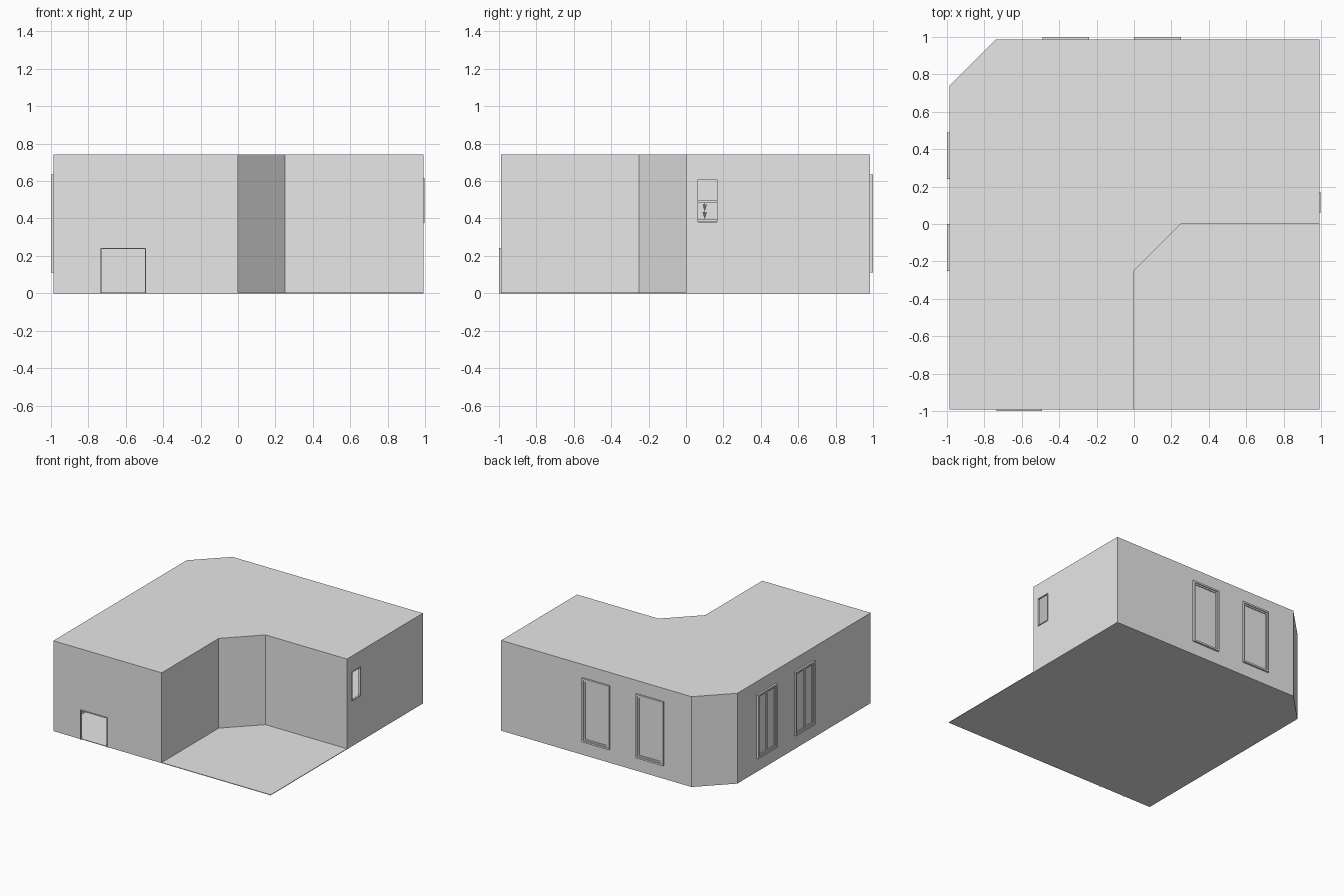
import bpy
import bmesh
from mathutils import Vector, Matrix

cube = bpy.data.objects.get("Cube")
if cube:
    bpy.data.objects.remove(cube, do_unlink=True)

grey = bpy.data.materials.new("plain_grey")
grey.use_nodes = True
grey.diffuse_color = (0.8, 0.8, 0.8, 1)
grey.node_tree.nodes["Principled BSDF"].inputs["Base Color"].default_value = (0.8, 0.8, 0.8, 1)


def finish(name, bm):
    mesh = bpy.data.meshes.new(name)
    bmesh.ops.recalc_face_normals(bm, faces=bm.faces)
    bm.to_mesh(mesh)
    bm.free()
    mesh.materials.append(grey)
    ob = bpy.data.objects.new(name, mesh)
    bpy.context.collection.objects.link(ob)
    return ob


def prism(name, outline, z0, z1):
    bm = bmesh.new()
    face = bm.faces.new([bm.verts.new((x, y, z0)) for x, y in outline])
    top = bmesh.ops.extrude_face_region(bm, geom=[face])["geom"]
    verts = [v for v in top if isinstance(v, bmesh.types.BMVert)]
    bmesh.ops.translate(bm, verts=verts, vec=(0, 0, z1 - z0))
    return finish(name, bm)


def add_box(bm, lo, hi):
    lo, hi = Vector(lo), Vector(hi)
    mat = Matrix.Translation((lo + hi) / 2) @ Matrix.Diagonal((*(hi - lo), 1))
    bmesh.ops.create_cube(bm, size=1, matrix=mat)


def inset(outline, d):
    # mitred inward offset of a counter-clockwise outline
    pts = [Vector(p) for p in outline]
    result = []
    for i, p in enumerate(pts):
        a = (p - pts[i - 1]).normalized()
        b = (pts[(i + 1) % len(pts)] - p).normalized()
        na, nb = Vector((-a.y, a.x)), Vector((-b.y, b.x))
        result.append(p + (na + nb) * d / (1 + na.dot(nb)))
    return result


def cut(ob, cutter):
    mod = ob.modifiers.new("cut", 'BOOLEAN')
    mod.operation = 'DIFFERENCE'
    mod.solver = 'EXACT'
    mod.object = cutter
    bpy.context.view_layer.objects.active = ob
    bpy.ops.object.modifier_apply(modifier=mod.name)
    bpy.data.objects.remove(cutter, do_unlink=True)


def box(name, lo, hi):
    bm = bmesh.new()
    add_box(bm, lo, hi)
    return finish(name, bm)


def frame(name, axis, sign, wall, c0, c1, z0, z1, steps, mullion=False, sill=True):
    # stepped rectangular surround standing proud of a wall
    bm = bmesh.new()

    def bar(a0, a1, b0, b1, out):
        ends = sorted((wall - sign * 0.008, wall + sign * out))
        lo, hi = (a0, ends[0], b0), (a1, ends[1], b1)
        if axis == 'x':
            lo, hi = (ends[0], a0, b0), (ends[1], a1, b1)
        add_box(bm, lo, hi)

    for t, out in steps:
        bar(c0, c0 + t, z0, z1, out)
        bar(c1 - t, c1, z0, z1, out)
        bar(c0 + t, c1 - t, z1 - t, z1, out)
        if sill:
            bar(c0 + t, c1 - t, z0, z0 + t, out)
        c0, c1, z0, z1 = c0 + t, c1 - t, z0 + t, z1 - t
    if mullion:
        mid = (c0 + c1) / 2
        bar(mid - 0.01, mid + 0.01, z0, z1, 0.006)
    return finish(name, bm)


# Outlines: L-shaped house with bevelled corners, and its full plot
L, R, F, B = -0.985, 0.99, -0.99, 0.985
corner = [(R, B), (-0.74, B), (L, 0.74)]
house = [(L, F), (0, F), (0, -0.25), (0.25, 0), (R, 0)] + corner
plot = [(L, F), (R, F)] + corner
inner = inset(house, 0.01)

prism("ground_slab", plot, 0, 0.005)
walls = prism("walls_and_roof", house, 0.004, 0.742)
cut(walls, prism("room_cutter", inner, -0.1, 0.735))

# Doorway and small side window go right through the walls
cut(walls, box("door_cutter", (-0.73, F - 0.1, -0.1), (-0.497, F + 0.1, 0.238)))
cut(walls, box("window_cutter", (R - 0.1, 0.064, 0.381), (R + 0.1, 0.166, 0.609)))
frame("door_frame", 'y', -1, F, -0.735, -0.492, 0, 0.243, [(0.005, 0.009)], sill=False)
frame("side_window_frame", 'x', 1, R, 0.058, 0.172, 0.375, 0.615, [(0.006, 0.006)])

# Upper floor and railing inside
prism("upper_floor", inner, 0.365, 0.373)
bm = bmesh.new()
for z in (0.385, 0.485):
    add_box(bm, (-0.405, 0.02, z), (-0.395, 0.3, z + 0.01))
for y in (0.1, 0.22):
    for z in (0.42, 0.46):
        bmesh.ops.create_cone(bm, cap_ends=True, segments=8, radius1=0.003,
                              radius2=0.011, depth=0.03,
                              matrix=Matrix.Translation((-0.4, y, z)))
    add_box(bm, (-0.402, y - 0.002, 0.373), (-0.398, y + 0.002, 0.485))
finish("railing", bm)

# Tall windows with stepped surrounds
steps = [(0.014, 0.015), (0.012, 0.007)]
for i, x in enumerate((-0.49, 0.0)):
    frame(f"back_window_{i + 1}", 'y', 1, B, x, x + 0.25, 0.11, 0.635, steps)
for i, y in enumerate((-0.25, 0.24)):
    frame(f"right_window_{i + 1}", 'x', -1, L, y, y + 0.25, 0.11, 0.635, steps, mullion=True)
